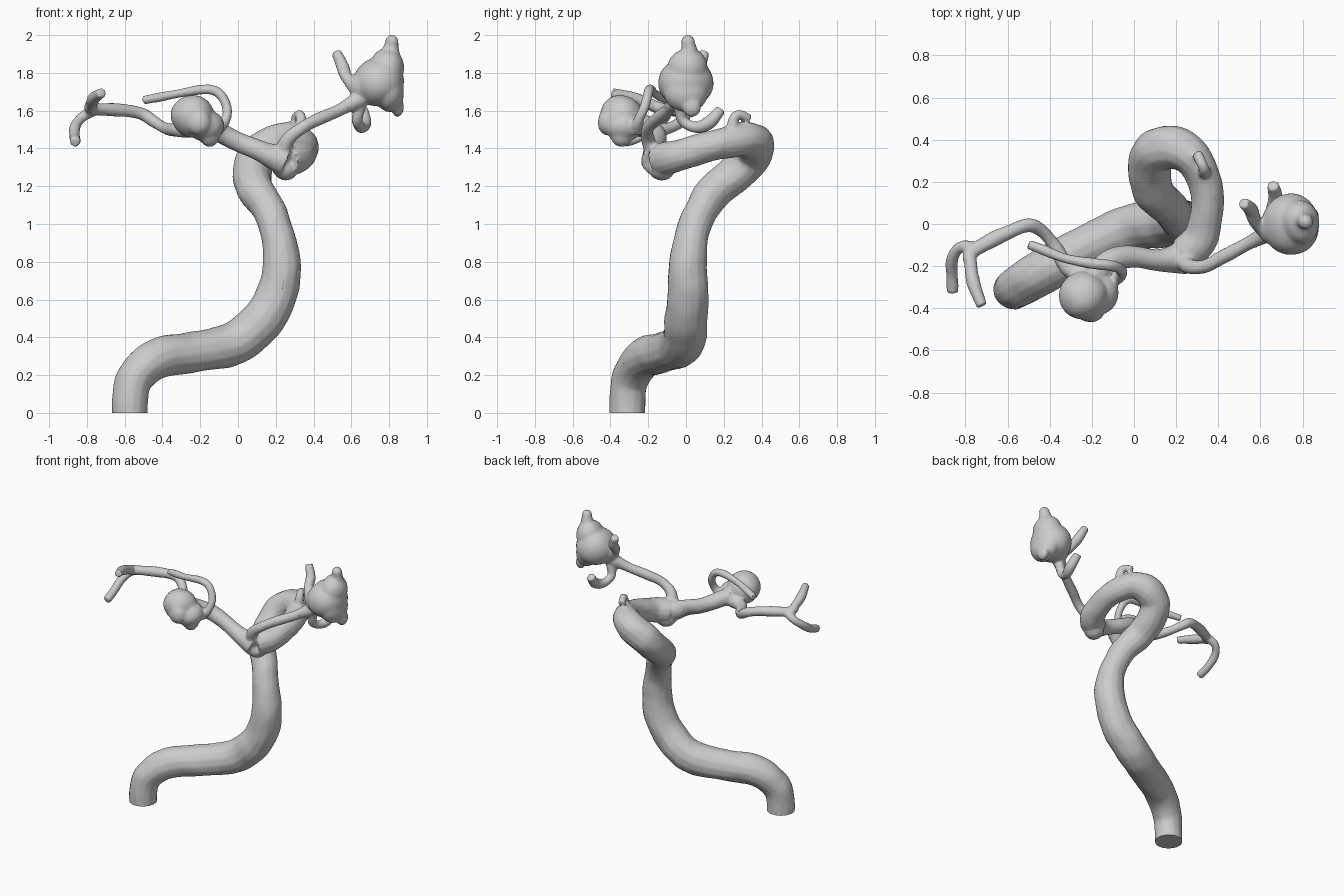
import bpy, bmesh
from mathutils import Vector, Matrix, noise

bm = bmesh.new()


def tube(pts, steps=6):
    """Round tube of varying radius along a smooth path of (x, y, z, r)."""
    p = [Vector(q) for q in pts]
    p = [2 * p[0] - p[1]] + p + [2 * p[-1] - p[-2]]
    path = []
    for i in range(1, len(p) - 2):
        a, b, c, d = p[i - 1:i + 3]
        for k in range(steps):
            t = k / steps
            path.append(0.5 * (2 * b + (c - a) * t + (2 * a - 5 * b + 4 * c - d) * t ** 2
                               + (3 * b - a - 3 * c + d) * t ** 3))
    path.append(p[-2])
    cu = bpy.data.curves.new("path", 'CURVE')
    cu.dimensions = '3D'
    cu.bevel_depth = 1
    cu.bevel_resolution = 5
    cu.use_fill_caps = True
    s = cu.splines.new('POLY')
    s.points.add(len(path) - 1)
    for sp, q in zip(s.points, path):
        sp.co = (q[0], q[1], q[2], 1)
        sp.radius = q[3]
    ob = bpy.data.objects.new("path", cu)
    me = bpy.data.meshes.new_from_object(ob)
    tmp = bmesh.new()
    tmp.from_mesh(me)
    bmesh.ops.remove_doubles(tmp, verts=tmp.verts, dist=1e-5)
    bmesh.ops.holes_fill(tmp, edges=[e for e in tmp.edges if e.is_boundary])
    bmesh.ops.recalc_face_normals(tmp, faces=tmp.faces)
    tmp.to_mesh(me)
    tmp.free()
    bm.from_mesh(me)
    bpy.data.objects.remove(ob)
    bpy.data.curves.remove(cu)
    bpy.data.meshes.remove(me)


def lobe(c, r):
    """Ellipsoid bulge."""
    m = Matrix.Translation(c) @ Matrix.Diagonal((*r, 1))
    bmesh.ops.create_icosphere(bm, subdivisions=4, radius=1, matrix=m)


# main trunk, rising from the foot and looping over at the top
tube([(-.57, -.31, -.06, .096), (-.57, -.31, .08, .096), (-.54, -.29, .19, .1),
      (-.42, -.22, .29, .108), (-.22, -.11, .325, .108), (-.02, -.02, .37, .115),
      (.13, 0, .49, .115), (.205, .01, .63, .11), (.232, .01, .78, .102),
      (.21, .03, .94, .09), (.165, .08, 1.07, .09), (.09, .16, 1.185, .098),
      (.075, .27, 1.27, .102), (.1, .345, 1.36, .105), (.19, .365, 1.42, .104),
      (.28, .31, 1.45, .09), (.335, .2, 1.425, .082), (.345, .07, 1.395, .08),
      (.32, -.06, 1.36, .085), (.25, -.14, 1.34, .088)])
lobe((.25, -.13, 1.29), (.065, .07, .058))

# small twig on the loop
tube([(.33, .25, 1.46, .035), (.335, .25, 1.55, .028), (.325, .28, 1.58, .025), (.3, .335, 1.555, .024)])

# left limb and its bulge
tube([(.25, -.16, 1.33, .08), (.12, -.17, 1.385, .055), (0, -.155, 1.435, .053),
      (-.1, -.17, 1.485, .055), (-.2, -.25, 1.54, .06)])
lobe((-.24, -.34, 1.57), (.115, .115, .112))
lobe((-.17, -.33, 1.52), (.095, .1, .085))
lobe((-.15, -.34, 1.46), (.05, .055, .05))
lobe((-.21, -.41, 1.54), (.07, .057, .07))

# left upper thin branch, arching back over the bulge
tube([(-.12, -.27, 1.49, .035), (-.065, -.25, 1.55, .026), (-.06, -.22, 1.62, .025),
      (-.1, -.2, 1.69, .025), (-.17, -.19, 1.713, .025), (-.32, -.165, 1.69, .025),
      (-.5, -.095, 1.655, .025)])

# left outer branch with its fork
tube([(-.2, -.24, 1.51, .05), (-.31, -.21, 1.5, .04), (-.38, -.1, 1.505, .033),
      (-.44, -.03, 1.54, .032), (-.51, -.005, 1.585, .032), (-.63, -.055, 1.605, .034),
      (-.77, -.135, 1.61, .034), (-.775, -.19, 1.635, .032), (-.76, -.29, 1.67, .03),
      (-.72, -.39, 1.695, .028)])
tube([(-.74, -.12, 1.61, .03), (-.82, -.11, 1.57, .028), (-.86, -.16, 1.52, .028),
      (-.864, -.24, 1.465, .027), (-.862, -.325, 1.435, .027)])

# right limb
tube([(.23, -.16, 1.35, .05), (.26, -.2, 1.44, .038), (.34, -.2, 1.51, .034),
      (.46, -.135, 1.57, .033), (.55, -.09, 1.61, .035), (.66, -.03, 1.67, .045)])

# large right bulge: body, lobes and top nub
lobe((.745, 0, 1.75), (.135, .148, .13))
lobe((.79, .01, 1.83), (.09, .105, .1))
lobe((.8, 0, 1.7), (.08, .12, .11))
lobe((.67, -.02, 1.73), (.08, .08, .08))
lobe((.845, .03, 1.62), (.033, .05, .055))
tube([(.8, .01, 1.86, .075), (.808, .015, 1.92, .046), (.815, .01, 1.97, .034)])
lobe((.815, .01, 1.965), (.036, .038, .037))

# twigs at the neck of the right bulge
tube([(.63, -.04, 1.71, .035), (.575, .01, 1.775, .03), (.555, .07, 1.83, .033), (.52, .1, 1.91, .027)])
tube([(.65, -.03, 1.64, .03), (.63, -.02, 1.55, .03), (.65, .05, 1.51, .032),
      (.67, .12, 1.535, .036), (.66, .185, 1.61, .03)])

# fuse everything into one continuous vessel surface
me = bpy.data.meshes.new("vessel_tree")
bm.to_mesh(me)
bm.free()
vessel = bpy.data.objects.new("vessel_tree", me)
bpy.context.collection.objects.link(vessel)
rm = vessel.modifiers.new("fuse", 'REMESH')
rm.mode = 'VOXEL'
rm.voxel_size = 0.009
sm = vessel.modifiers.new("soften", 'SMOOTH')
sm.factor = 0.5
sm.iterations = 5
dec = vessel.modifiers.new("facets", 'DECIMATE')
dec.ratio = 0.3
bpy.context.view_layer.update()
new = bpy.data.meshes.new_from_object(vessel.evaluated_get(bpy.context.evaluated_depsgraph_get()))
vessel.modifiers.clear()
vessel.data = new
new.name = "vessel_tree"

# gentle uneven walls, then a flat cut at the foot
bm = bmesh.new()
bm.from_mesh(new)
bm.normal_update()
moves = [(v, v.normal * noise.noise(v.co * 9) * 0.006) for v in bm.verts]
for v, d in moves:
    v.co += d
cut = bmesh.ops.bisect_plane(bm, geom=bm.verts[:] + bm.edges[:] + bm.faces[:], plane_co=(0, 0, 0),
                             plane_no=(0, 0, 1), clear_inner=True)
bmesh.ops.holes_fill(bm, edges=[e for e in bm.edges if e.is_boundary])
bmesh.ops.recalc_face_normals(bm, faces=bm.faces)
bm.to_mesh(new)
bm.free()

bpy.context.view_layer.objects.active = vessel
vessel.select_set(True)
bpy.ops.object.shade_smooth_by_angle(angle=0.7)
